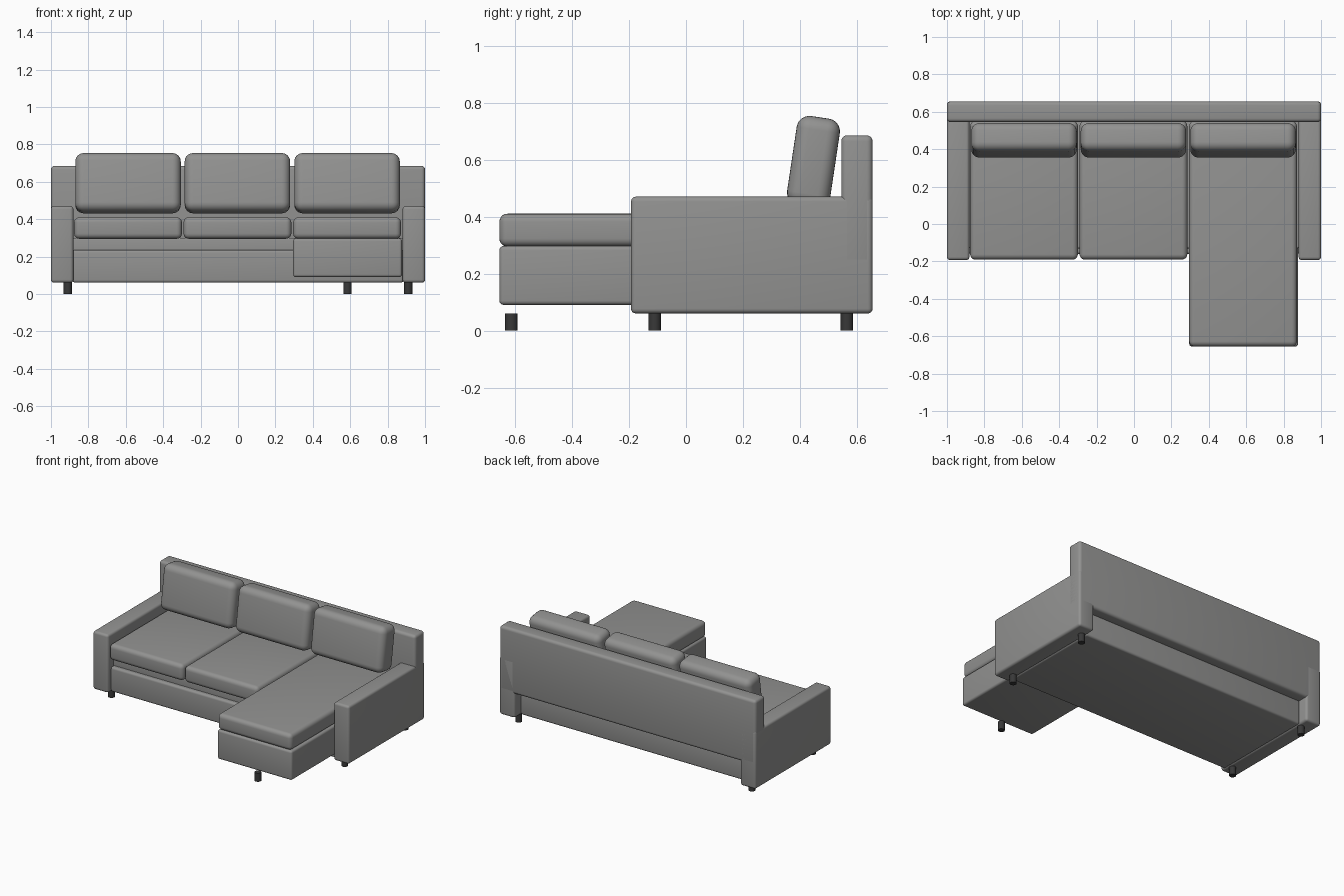
import bpy
import math
from mathutils import Vector

cube = bpy.data.objects.get("Cube")
if cube:
    bpy.data.objects.remove(cube, do_unlink=True)


def make_material(name, colour):
    mat = bpy.data.materials.new(name)
    mat.use_nodes = True
    mat.diffuse_color = colour
    bsdf = next(n for n in mat.node_tree.nodes if n.type == "BSDF_PRINCIPLED")
    bsdf.inputs["Base Color"].default_value = colour
    return mat


fabric = make_material("grey fabric", (0.29, 0.29, 0.285, 1))
leg_paint = make_material("dark leg", (0.04, 0.04, 0.04, 1))


def finish(obj, name, mat):
    obj.name = name
    obj.data.materials.append(mat)
    bpy.ops.object.shade_smooth_by_angle(angle=math.radians(35))


def soft_box(name, low, high, radius, segments=4, tilt=0):
    """Rounded box between two corners, tilted about its own x axis."""
    low, high = Vector(low), Vector(high)
    bpy.ops.mesh.primitive_cube_add(size=1, location=(low + high) / 2)
    obj = bpy.context.object
    obj.scale = high - low
    bpy.ops.object.transform_apply(location=False, rotation=False, scale=True)
    bevel = obj.modifiers.new("rounding", "BEVEL")
    bevel.width = radius
    bevel.segments = segments
    bpy.ops.object.modifier_apply(modifier=bevel.name)
    obj.rotation_euler.x = tilt
    finish(obj, name, fabric)


def leg(name, x, y):
    bpy.ops.mesh.primitive_cylinder_add(vertices=20, radius=0.022, depth=0.06,
                                        location=(x, y, 0.03))
    finish(bpy.context.object, name, leg_paint)


# Frame: backrest, base, deck and chaise block
soft_box("backrest", (-1, 0.545, 0.23), (1, 0.655, 0.685), 0.02)
soft_box("base", (-0.885, -0.16, 0.06), (0.885, 0.585, 0.235), 0.015)
soft_box("seat_deck", (-0.885, -0.13, 0.2), (0.885, 0.58, 0.3), 0.01)
soft_box("chaise_base", (0.295, -0.655, 0.09), (0.877, 0.1, 0.297), 0.015)

# Arms and their legs
for side, sign in (("left", 1), ("right", -1)):
    inner, outer = sorted((sign * 0.88, sign))
    soft_box(side + "_arm", (inner, -0.193, 0.06), (outer, 0.655, 0.47), 0.017)
    leg(side + "_front_leg", sign * 0.91, -0.11)
    leg(side + "_back_leg", sign * 0.91, 0.565)
leg("chaise_leg", 0.585, -0.613)

# Seat and back cushions
for side, x, front in (("right", -0.588, -0.19), ("middle", -0.003, -0.19),
                       ("left", 0.583, -0.655)):
    soft_box(side + "_seat_cushion", (x - 0.288, front, 0.295),
             (x + 0.288, 0.55, 0.41), 0.028, 5)
    soft_box(side + "_back_cushion", (x - 0.282, 0.371, 0.434),
             (x + 0.282, 0.524, 0.75), 0.045, 6, math.radians(-8.5))
